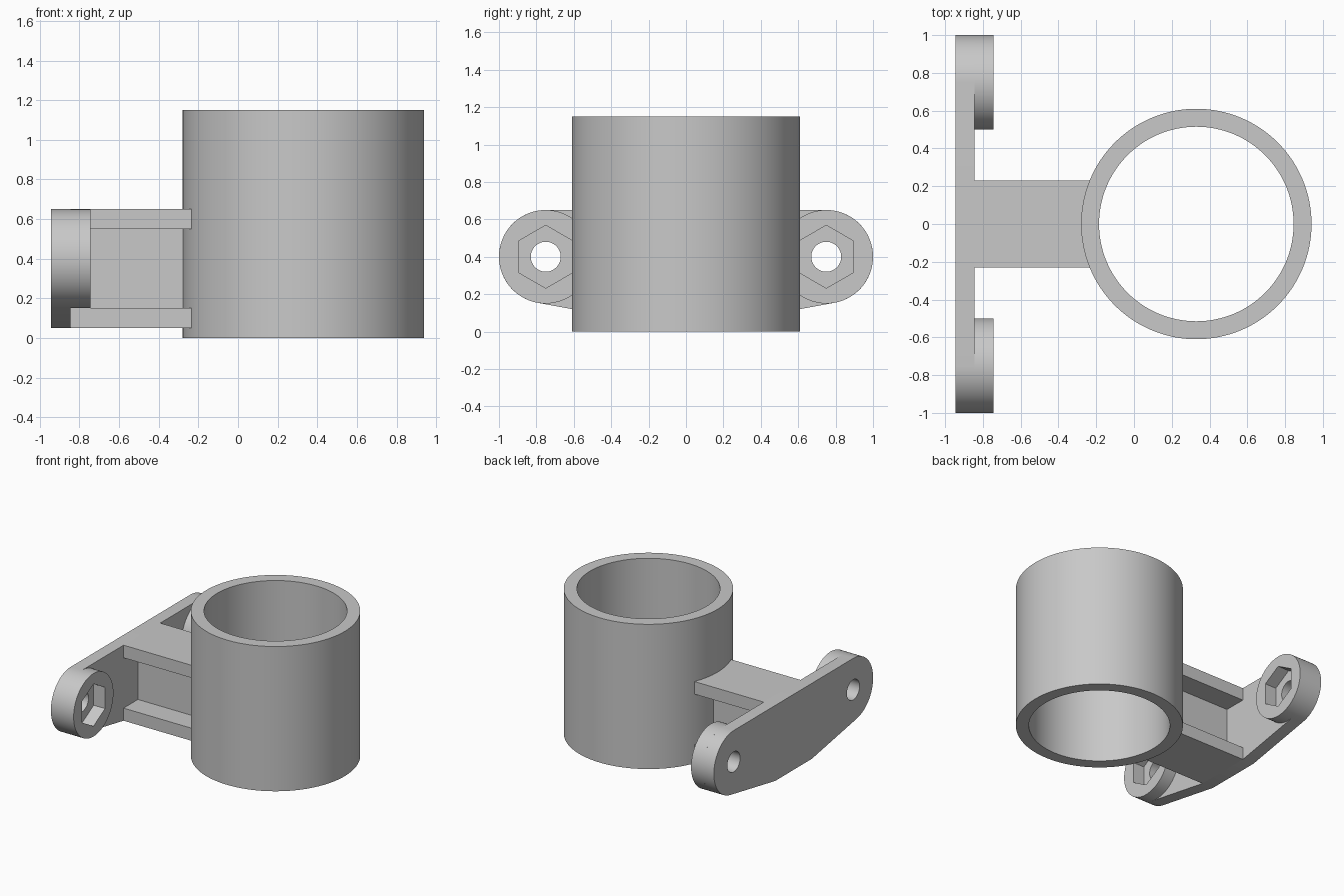
import bpy, bmesh
from math import sin, cos, radians, tau
from mathutils import Matrix

cube = bpy.data.objects.get("Cube")
if cube:
    bpy.data.objects.remove(cube, do_unlink=True)

# Single grey plastic
grey = bpy.data.materials.new("plain grey")
grey.use_nodes = True
color = (0.58, 0.58, 0.58, 1)
grey.diffuse_color = color
grey.node_tree.nodes["Principled BSDF"].inputs["Base Color"].default_value = color

# Profile axes: Z keeps the sketch flat, X stands it up in the YZ plane
ALONG_Z = Matrix.Identity(4)
ALONG_X = Matrix(((0, 0, 1, 0), (1, 0, 0, 0), (0, 1, 0, 0), (0, 0, 0, 1)))


def circle(u, v, r, n=64, turn=0.0):
    return [(u + r * cos(turn + tau * i / n), v + r * sin(turn + tau * i / n))
            for i in range(n)]


def extrude(name, loops, start, end, axes):
    """Extrude an outline, with any inner loops left open as holes."""
    curve = bpy.data.curves.new(name + " sketch", "CURVE")
    curve.dimensions = "2D"
    curve.fill_mode = "BOTH"
    curve.extrude = (end - start) / 2
    for loop in loops:
        spline = curve.splines.new("POLY")
        spline.points.add(len(loop) - 1)
        for point, (u, v) in zip(spline.points, loop):
            point.co = (u, v, 0, 1)
        spline.use_cyclic_u = True
    sketch = bpy.data.objects.new(name + " sketch", curve)
    mesh = bpy.data.meshes.new_from_object(sketch)
    bpy.data.objects.remove(sketch)
    bpy.data.curves.remove(curve)

    bm = bmesh.new()
    bm.from_mesh(mesh)
    bmesh.ops.remove_doubles(bm, verts=bm.verts, dist=0.0005)
    bmesh.ops.transform(bm, verts=bm.verts,
                        matrix=axes @ Matrix.Translation((0, 0, (start + end) / 2)))
    bmesh.ops.recalc_face_normals(bm, faces=bm.faces)
    bm.to_mesh(mesh)
    bm.free()
    mesh.name = name
    mesh.materials.clear()
    mesh.materials.append(grey)
    obj = bpy.data.objects.new(name, mesh)
    bpy.context.collection.objects.link(obj)
    for other in bpy.context.selected_objects:
        other.select_set(False)
    obj.select_set(True)
    bpy.context.view_layer.objects.active = obj
    bpy.ops.object.shade_smooth_by_angle(angle=radians(25))
    return obj


# Main dimensions
back, face, boss_face = -0.945, -0.845, -0.745
bolt_y, bolt_z, boss_r, hole_r = 0.75, 0.40, 0.25, 0.08
beam_w, web_w, low, high, flange = 0.23, 0.05, 0.05, 0.65, 0.10

# Open tube
extrude("tube", [circle(0.33, 0, 0.61, 128), circle(0.33, 0, 0.515, 128)],
        0, 1.15, ALONG_Z)

# Mounting plate: rounded ends, flat top, belly tapering down to the beam
steps = 32
arc = [radians(-79.5 + 169.5 * i / steps) for i in range(steps + 1)]
half = [(beam_w, low)] + [(bolt_y + boss_r * cos(a), bolt_z + boss_r * sin(a)) for a in arc]
outline = half + [(-y, z) for y, z in reversed(half)]
holes = [circle(s * bolt_y, bolt_z, hole_r, 48) for s in (-1, 1)]
extrude("mounting_plate", [outline] + holes, back, face, ALONG_X)

# Bolt bosses with hexagonal nut pockets
for side, s in (("left", 1), ("right", -1)):
    extrude(side + "_boss",
            [circle(s * bolt_y, bolt_z, boss_r),
             circle(s * bolt_y, bolt_z, 0.168, 6, radians(90))],
            face, boss_face, ALONG_X)

# I-section beam joining the plate to the tube wall
quarter = [(beam_w, low), (beam_w, low + flange), (web_w, low + flange),
           (web_w, high - flange), (beam_w, high - flange), (beam_w, high)]
section = quarter + [(-y, z) for y, z in reversed(quarter)]
extrude("connecting_beam", [section], face, -0.215, ALONG_X)
